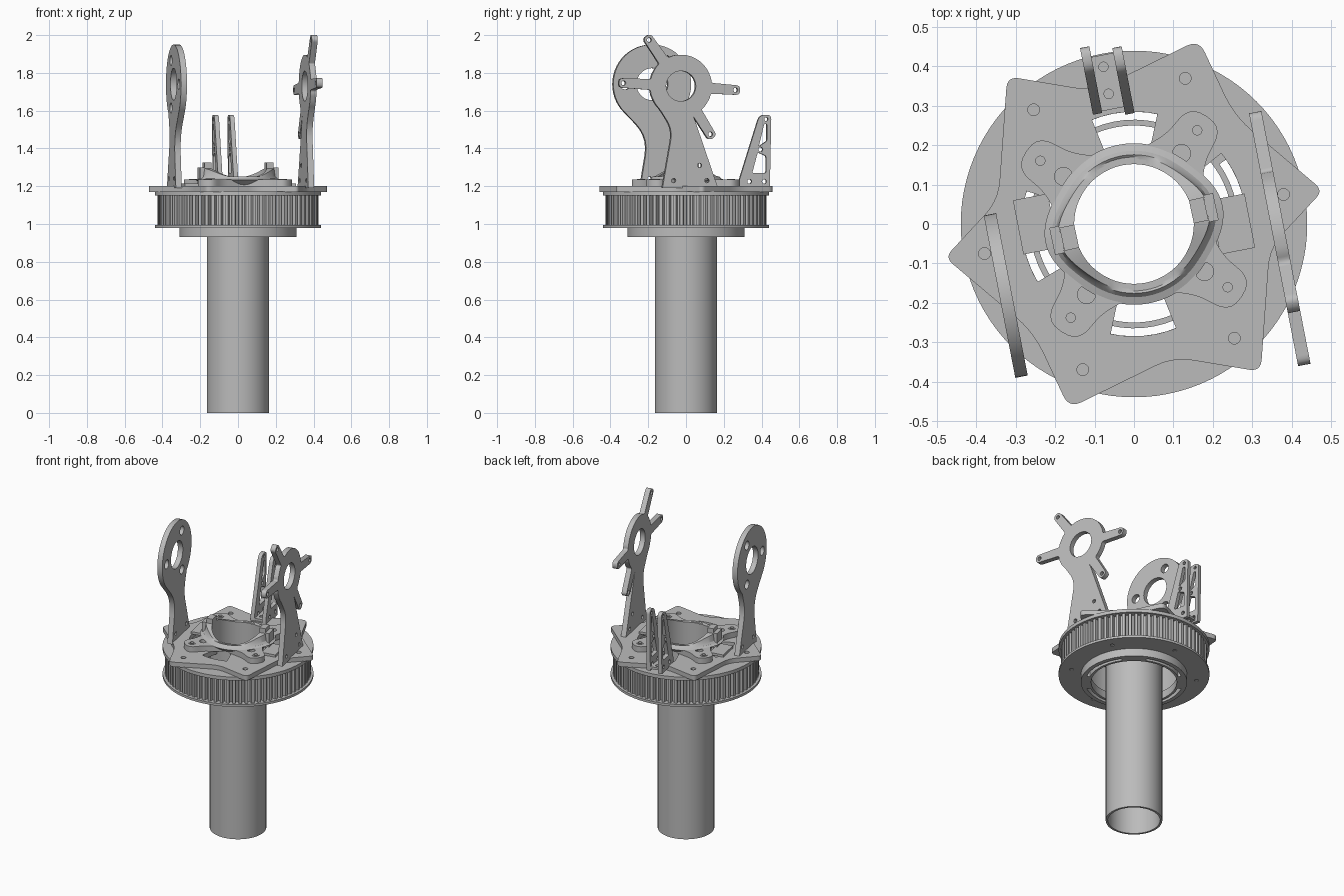
import bpy, bmesh
from math import sin, cos, pi, radians
from mathutils import Vector

cube = bpy.data.objects.get("Cube")
if cube:
    bpy.data.objects.remove(cube)

grey = bpy.data.materials.new("machined grey")
grey.use_nodes = True
grey.diffuse_color = (0.5, 0.5, 0.5, 1)
grey.node_tree.nodes["Principled BSDF"].inputs["Base Color"].default_value = (0.5, 0.5, 0.5, 1)
TILT = radians(11)


def polar(r, deg, cx=0, cy=0):
    a = radians(deg)
    return (cx + r * cos(a), cy + r * sin(a))


def circle(r, cx=0, cy=0, n=24):
    return [polar(r, 360 * i / n, cx, cy) for i in range(n)]


def rounded(pts):
    """Closed outline of (x, y, optional corner radius)."""
    out = []
    for i, p in enumerate(pts):
        c = Vector(p[:2])
        a, b = Vector(pts[i - 1][:2]) - c, Vector(pts[(i + 1) % len(pts)][:2]) - c
        if len(p) < 3:
            out.append(tuple(c))
            continue
        d = min(p[2], a.length * 0.48, b.length * 0.48)
        s, e = c + a.normalized() * d, c + b.normalized() * d
        for k in range(6):
            t = k / 5
            out.append(tuple(s * (1 - t) ** 2 + c * 2 * t * (1 - t) + e * t * t))
    return out


def twice(pts):
    """Repeat an outline turned half a revolution."""
    return pts + [(-p[0], -p[1], *p[2:]) for p in pts]


def sector(r0, r1, mid, half):
    steps = [mid - half + 2 * half * i / 10 for i in range(11)]
    return [polar(r1, a) for a in steps] + [polar(r0, a) for a in reversed(steps)]


def box(w, d, cx=0, cy=0):
    return [(cx + sx * w / 2, cy + sy * d / 2) for sx, sy in ((-1, -1), (1, -1), (1, 1), (-1, 1))]


def finish(name, bm):
    bmesh.ops.remove_doubles(bm, verts=bm.verts, dist=1e-5)
    bmesh.ops.recalc_face_normals(bm, faces=bm.faces)
    mesh = bpy.data.meshes.new(name)
    bm.to_mesh(mesh)
    bm.free()
    mesh.materials.append(grey)
    ob = bpy.data.objects.new(name, mesh)
    bpy.context.collection.objects.link(ob)
    bpy.ops.object.select_all(action='DESELECT')
    ob.select_set(True)
    bpy.context.view_layer.objects.active = ob
    bpy.ops.object.shade_smooth_by_angle(angle=radians(30))
    return ob


def plate(name, loops, lo, hi, turn=0, at=(0, 0), upright=False):
    """Extrude an outline with holes; upright plates stand along the tilted y axis."""
    cu = bpy.data.curves.new(name, 'CURVE')
    cu.dimensions, cu.fill_mode, cu.extrude = '2D', 'BOTH', (hi - lo) / 2
    for loop in loops:
        sp = cu.splines.new('POLY')
        sp.points.add(len(loop) - 1)
        for pt, p in zip(sp.points, loop):
            pt.co = (p[0], p[1], 0, 1)
        sp.use_cyclic_u = True
    tmp = bpy.data.objects.new(name + " outline", cu)
    bpy.context.collection.objects.link(tmp)
    bpy.context.view_layer.update()
    mesh = bpy.data.meshes.new_from_object(tmp.evaluated_get(bpy.context.evaluated_depsgraph_get()))
    bm = bmesh.new()
    bm.from_mesh(mesh)
    bpy.data.objects.remove(tmp)
    bpy.data.meshes.remove(mesh)
    ob = finish(name, bm)
    ob.location = (at[0], at[1], (lo + hi) / 2)
    ob.rotation_euler = (0, 0, turn)
    if upright:
        ob.location.z = 0
        ob.rotation_euler = (pi / 2, 0, pi / 2 + TILT)
    return ob


# Central tube
plate("tube", [circle(0.165, n=96), circle(0.152, n=96)], 0, 1.25)

# Slotted bearing ring under the pulley
slots = [sector(0.265, 0.285, a, 30) for a in (5, 95, 185, 275)]
plate("bearing_ring", [circle(0.31, n=96), circle(0.25, n=96)] + slots, 0.93, 0.98)

# Toothed pulley with two rims
teeth = []
for i in range(72):
    teeth += [polar(r, 5 * i + d) for r, d in ((0.4, 0), (0.425, 0.6), (0.425, 2.9), (0.4, 3.5))]
bore = circle(0.29, n=72)
plate("pulley_teeth", [teeth, bore], 0.985, 1.155)
rim_holes = [circle(0.012, *polar(0.37, 30 + 60 * i), 12) for i in range(6)]
plate("lower_rim", [circle(0.44, n=96), bore] + rim_holes, 0.98, 0.995)
plate("upper_rim", [circle(0.44, n=96), bore], 1.15, 1.172)

# Pointed deck plate with windows
deck = rounded(twice([(0.165, 0.468, 0.035), (0.255, 0.275, 0.06), (0.48, 0.085, 0.025),
                      (0.345, -0.06, 0.05), (0.322, -0.375, 0.03), (0.1, -0.338, 0.05)]))
windows = [sector(0.168, 0.285, a, 17) for a in (95, 275)]
windows += [sector(0.2, 0.285, 22, 17), sector(0.2, 0.285, 187, 24)]
bolts = [circle(0.015, s * x, s * y, 16) for s in (1, -1)
         for x, y in ((0.13, 0.37), (0.38, 0.075), (0.255, -0.29))]
plate("deck", [deck, circle(0.16, n=64)] + windows + bolts, 1.17, 1.2)

# Four-lobed clamp base
lobes, lobe_holes = [], []
for i in range(4):
    a = 56 + 90 * i
    lobes.append((*polar(0.175, a - 38), 0.03))
    for u, v, r in ((0.235, -0.06, 0.03), (0.33, -0.05, 0.05), (0.33, 0.05, 0.05), (0.235, 0.06, 0.03)):
        t = radians(a)
        lobes.append((u * cos(t) - v * sin(t), u * sin(t) + v * cos(t), r))
    lobes.append((*polar(0.175, a + 38), 0.03))
    lobe_holes += [circle(0.023, *polar(0.216, a)), circle(0.012, *polar(0.287, a), 16)]
    plate("lobe_washer", [circle(0.022), circle(0.012, n=16)], 1.232, 1.238, at=polar(0.287, a))
plate("clamp_base", [rounded(lobes), circle(0.16, n=64)] + lobe_holes, 1.2, 1.235)

# Collar that rises towards the clamp lugs
bm = bmesh.new()
rings = []
for i in range(72):
    t = 2 * pi * i / 72
    c = abs(cos(t - radians(12)))
    top, bulge = 1.247 + 0.05 * c ** 3, 0.025 * c ** 10
    prof = ((0.152, 1.2), (0.152, top), (0.17 + bulge, top), (0.176 + bulge, 1.252),
            (0.186 + bulge, 1.24), (0.205 + bulge, 1.234), (0.165, 1.2))
    rings.append([bm.verts.new((r * cos(t), r * sin(t), z)) for r, z in prof])
for i, a in enumerate(rings):
    b = rings[(i + 1) % 72]
    for k in range(7):
        j = (k + 1) % 7
        bm.faces.new((a[k], b[k], b[j], a[j]))
finish("collar", bm)
for side in (12, 192):
    plate("clamp_lug", [box(0.038, 0.06)], 1.22, 1.325, radians(side), polar(0.168, side))
    plate("lug_tab", [box(0.025, 0.07)], 1.2, 1.3, radians(side), polar(0.2, side))

# Low mounting pads
for s in (1, -1):
    plate("side_pad", [box(0.09, 0.14)], 1.2, 1.215, TILT, (s * 0.25, 0))
plate("bracket_pad", [box(0.09, 0.14), circle(0.012, 0, 0.04, 16), circle(0.012, 0, -0.03, 16)],
      1.2, 1.215, TILT, (-0.07, 0.36))

# Upright with round head
hx, hz = -0.185, 1.74
head = [polar(0.21, -48 + 268 * i / 40, hx, hz) for i in range(41)]
leg = rounded([(*head[-1], 0), (-0.205, 1.46, 0.1), (-0.25, 1.19), (0, 1.19),
               (-0.085, 1.46, 0.1), (*head[0], 0)])
holes = [circle(0.085, hx, hz, 40)] + [circle(0.028, *polar(0.145, a, hx, hz)) for a in (60, 180, 300)]
holes += [circle(0.012, u, 1.24, 12) for u in (-0.2, -0.05)]
plate("round_upright", [head + leg[6:-6]] + holes, -0.016, 0.016, at=(-0.361, 0), upright=True)

# Upright with four radiating arms
sx, sz = -0.03, 1.73
spider = [(-0.13, 1.19), (0.17, 1.19), (0.045, 1.55, 0.01)]
arms = ((-58, 0.3), (-4, 0.295), (125, 0.298), (177, 0.31))
body = {-58: (-40, -22), -4: (14, 32, 50, 68, 86, 104), 125: (142, 160), 177: (195, 213, 228)}
tips = []
for ang, length in arms:
    d = Vector(polar(1, ang))
    n = Vector((-d.y, d.x)) * 0.025
    tip, c = d * (length + 0.025), Vector((sx, sz))
    spider += [(*polar(0.165, ang - 10, sx, sz), 0.03), (*(c + tip - n), 0.025),
               (*(c + tip + n), 0.025), (*polar(0.165, ang + 10, sx, sz), 0.03)]
    spider += [(*polar(0.168, b, sx, sz), 0.03) for b in body[ang]]
    tips.append(circle(0.012, *polar(length, ang, sx, sz), 16))
spider.append((-0.075, 1.5, 0.08))
feet = [circle(0.012, u, z, 12) for u, z in ((-0.07, 1.23), (0.11, 1.23), (0.07, 1.31))]
plate("spider_upright", [rounded(spider), circle(0.08, sx, sz, 40)] + tips + feet,
      -0.016, 0.016, at=(0.363, 0), upright=True)

# Pair of lattice brackets at the back
frame = rounded([(0.285, 1.19), (0.45, 1.19), (0.458, 1.578, 0.025), (0.395, 1.578, 0.03), (0.285, 1.23)])
gaps = [rounded([(0.39, 1.41, 0.01), (0.435, 1.44, 0.01), (0.435, 1.53, 0.01), (0.42, 1.53, 0.01)]),
        rounded([(0.355, 1.27, 0.01), (0.43, 1.27, 0.01), (0.43, 1.36, 0.01), (0.385, 1.38, 0.01)]),
        circle(0.01, 0.43, 1.555, 12), circle(0.012, 0.4, 1.395, 12),
        circle(0.012, 0.34, 1.225, 12), circle(0.012, 0.42, 1.225, 12)]
for x in (-0.038, 0.044):
    plate("lattice_bracket", [frame] + gaps, -0.012, 0.012, at=(x, 0), upright=True)
